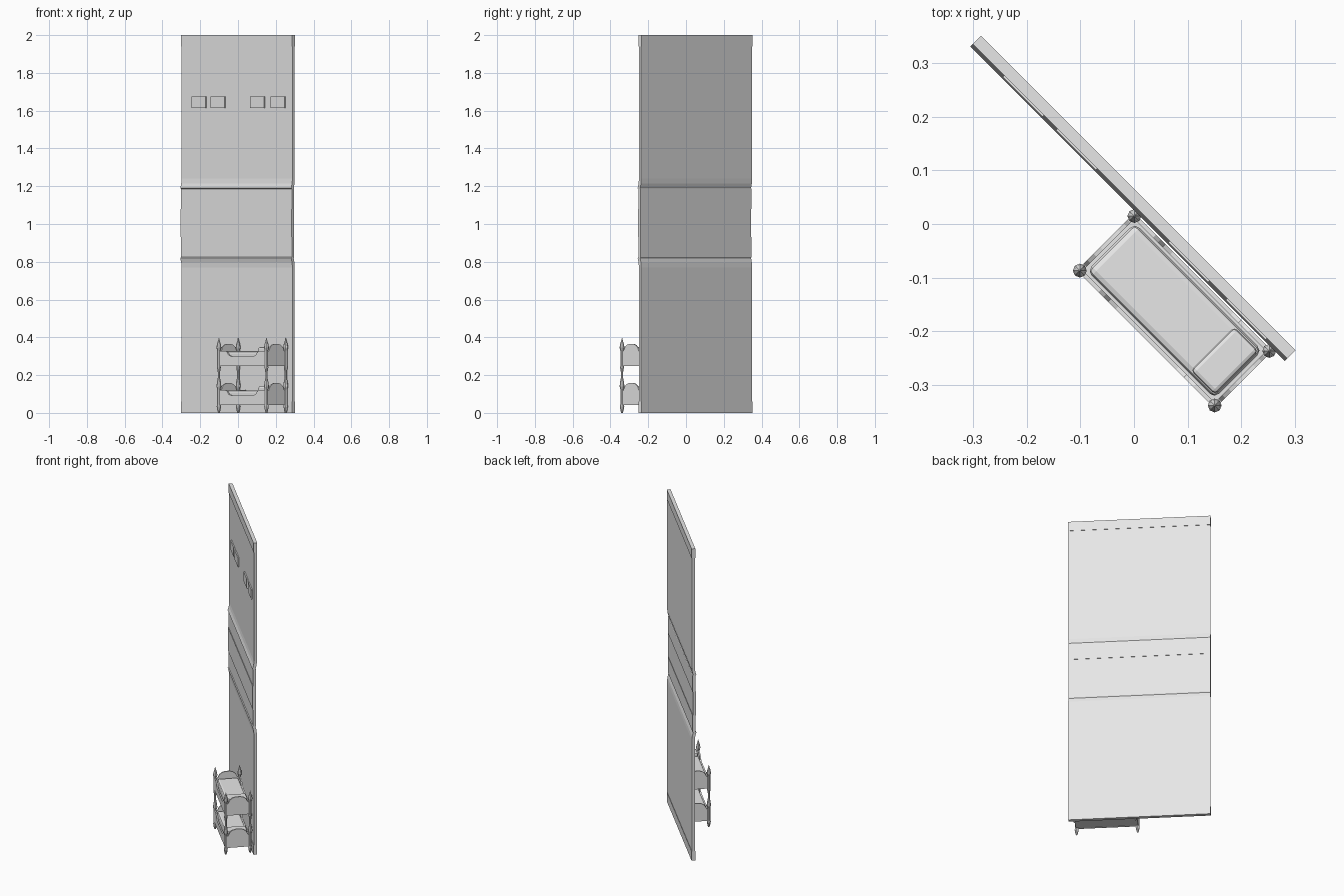
import bpy, bmesh, math
from mathutils import Matrix, Vector

cube = bpy.data.objects.get("Cube")
if cube:
    bpy.data.objects.remove(cube, do_unlink=True)

GREY = (0.8, 0.8, 0.8, 1)
mat = bpy.data.materials.new("light_grey")
mat.use_nodes = True
mat.diffuse_color = GREY
mat.node_tree.nodes["Principled BSDF"].inputs["Base Color"].default_value = GREY

# Everything is laid out along X, then turned to stand diagonally
TURN = Matrix.Rotation(math.radians(-45), 4, 'Z')


def finish(bm, name, smooth=False):
    bmesh.ops.recalc_face_normals(bm, faces=bm.faces)
    bm.transform(TURN)
    mesh = bpy.data.meshes.new(name)
    bm.to_mesh(mesh)
    bm.free()
    mesh.materials.append(mat)
    obj = bpy.data.objects.new(name, mesh)
    bpy.context.collection.objects.link(obj)
    for poly in mesh.polygons:
        poly.use_smooth = smooth
    return obj


def extrude(name, points, direction):
    """Close a flat outline and push it along a direction."""
    bm = bmesh.new()
    face = bm.faces.new([bm.verts.new(p) for p in points])
    moved = bmesh.ops.extrude_face_region(bm, geom=[face], use_keep_orig=True)
    verts = [g for g in moved["geom"] if isinstance(g, bmesh.types.BMVert)]
    bmesh.ops.translate(bm, verts=verts, vec=direction)
    return finish(bm, name)


def box(name, centre, size, bevel=0):
    bm = bmesh.new()
    bmesh.ops.create_cube(bm, size=1)
    bm.transform(Matrix.Translation(centre) @ Matrix.Diagonal((*size, 1)))
    if bevel:
        bmesh.ops.bevel(bm, geom=bm.edges[:], offset=bevel, segments=2,
                        profile=0.5, affect='EDGES')
    return finish(bm, name)


def lathe(name, x, y, profile, sides=8):
    bm = bmesh.new()
    rings = []
    for r, z in profile:
        rings.append([bm.verts.new((x + r * math.cos(a), y + r * math.sin(a), z))
                      for a in (math.tau * i / sides for i in range(sides))])
    for low, high in zip(rings, rings[1:]):
        for i in range(sides):
            j = (i + 1) % sides
            bm.faces.new((low[i], low[j], high[j], high[i]))
    bm.faces.new(rings[0])
    bm.faces.new(rings[-1])
    return finish(bm, name)


# Wall panel: edge strips, flared waist and a flat middle band
front = [(.0245, 0), (.0245, .06), (.0275, .06), (.0275, .77), (.025, .795),
         (.018, .82), (.023, .825), (.023, .93), (.020, .93)]
back = [(.0465, 0), (.0465, .06), (.0445, .06), (.0445, .77), (.043, .795),
        (.037, .82), (.040, .825), (.040, .93), (.038, .93)]


def mirrored(side):
    # The upper half repeats the lower half about the waist
    upper = []
    for y, z in reversed(side):
        if z > .5:
            upper.append((y, 2.01 - z))
        else:
            upper.append((y, 2 - z))
    return side + upper


outline = mirrored(front) + mirrored(back)[::-1]
extrude("wall_panel", [(-.45, y, z) for y, z in outline], (.83, 0, 0))

# Small square wall plates, in two pairs
for i, x in enumerate((-.315, -.174, .122, .274)):
    box(f"wall_plate_{i + 1}", (x, .0245, 1.645), (.105, .008, .061))

# Bunk bed
BX, BY = .168, -.061
HX, HY = .178, .072
T = .008


def half_outline(points):
    """Mirror the right half of an outline to complete it."""
    return points + [(-a, z) for a, z in reversed(points)]


head_shape = half_outline([(HY, 0), (HY, .07), (.058, .078), (.048, .098),
                           (.032, .111), (.014, .116)])
rail_shape = half_outline([(HX, 0), (HX, .079), (.125, .079), (.112, .072),
                           (.100, .056), (.080, .050)])

for tier, base in (("lower", .042), ("upper", .249)):
    for end, x in (("foot", -HX), ("head", HX)):
        extrude(f"{tier}_{end}_board",
                [(BX + x - T / 2, BY + a, base + z) for a, z in head_shape], (T, 0, 0))
    for side, y in (("outer", -HY), ("wall", HY)):
        extrude(f"{tier}_{side}_rail",
                [(BX + a, BY + y - T / 2, base + z) for a, z in rail_shape], (0, T, 0))
    box(f"{tier}_bed_base", (BX, BY, base + .012), (2 * HX, 2 * HY, .02))
    box(f"{tier}_mattress", (BX, BY, base + .045), (.336, .126, .065), .012)
    box(f"{tier}_pillow", (BX + .132, BY, base + .085), (.064, .115, .028), .008)

# Turned corner posts with pointed finials
post = [(.004, 0), (.008, .012), (.012, .035), (.009, .045), (.009, .125),
        (.013, .14), (.010, .165), (.006, .185), (.006, .215), (.010, .24),
        (.009, .25), (.009, .33), (.013, .345), (.010, .365), (.005, .38), (.001, .397)]
for end, x in (("foot", -HX), ("head", HX)):
    for side, y in (("outer", -HY), ("wall", HY)):
        lathe(f"{end}_{side}_post", BX + x, BY + y, post)
